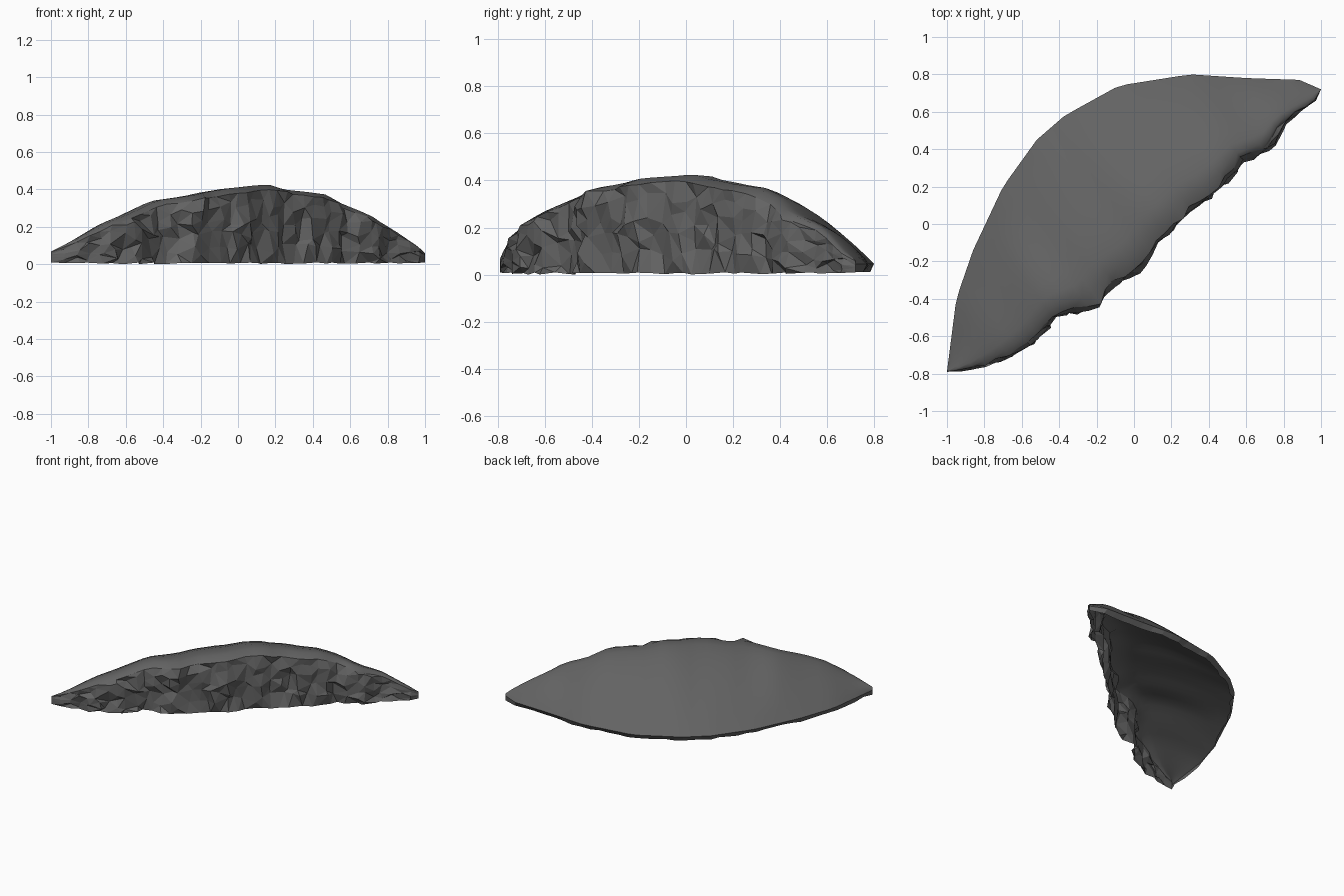
import bpy
import bmesh
import random
from mathutils import Vector

random.seed(11)

cube = bpy.data.objects.get("Cube")
if cube:
    bpy.data.objects.remove(cube, do_unlink=True)

# Single stone colour
stone = bpy.data.materials.new("dark_grey_stone")
stone.use_nodes = True
colour = (0.125, 0.125, 0.125, 1)
stone.diffuse_color = colour
shader = stone.node_tree.nodes["Principled BSDF"]
shader.inputs["Base Color"].default_value = colour
shader.inputs["Roughness"].default_value = 0.9

# Shell axes: along the broken edge, and across it towards the rounded rim
along = Vector((0.8, 0.6))
across = Vector((-0.6, 0.8))

rim_outline = [(-1, -.79), (-.95, -.4), (-.86, -.14), (-.7, .2), (-.52, .45),
               (-.37, .58), (-.08, .74), (.3, .8), (.6, .78), (.9, .77), (1, .72)]
broken_outline = [(-1, -.79), (-.87, -.78), (-.69, -.73), (-.54, -.64), (-.4, -.49),
                  (-.19, -.45), (-.12, -.34), (0, -.28), (.07, -.22), (.13, -.1),
                  (.25, 0), (.32, .1), (.4, .12), (.5, .22), (.58, .33),
                  (.74, .4), (.8, .53), (.97, .66), (1, .72)]
ridge_height = [(-1.3, .06), (-.95, .235), (-.6, .35), (-.15, .415), (.15, .435),
                (.25, .41), (.55, .38), (.75, .3), (1, .2), (1.24, .06)]


def slab_coords(outline):
    """Outline points as (distance along, distance across)."""
    return [(Vector(p).dot(along), Vector(p).dot(across)) for p in outline]


def sample(table, u):
    """Straight-line lookup in a sorted table of pairs."""
    if u <= table[0][0]:
        return table[0][1]
    for (u0, v0), (u1, v1) in zip(table, table[1:]):
        if u <= u1:
            return v0 + (v1 - v0) * (u - u0) / (u1 - u0)
    return table[-1][1]


rim = slab_coords(rim_outline)
broken = slab_coords(broken_outline)
start, end = rim[0][0], rim[-1][0]

SECTIONS = 40
CLIFF_ROWS = 5
TOP_ROWS = 10
RIDGE = 0.12


def cross_section(u, is_tip):
    """Open strip: up the broken face, over the top and under the rim."""
    front, back = sample(broken, u), sample(rim, u)
    width = back - front
    height = sample(ridge_height, u)
    rim_z = min(0.05, height * 0.9)
    rough = 0 if is_tip else min(1, width * 3, height * 4)
    foot = 0.014 - 0.01 * rough * random.random()
    strip = []
    # Broken face, with random chips
    for row in range(CLIFF_ROWS):
        t = row / CLIFF_ROWS
        chip = random.uniform(-.01, .035) * rough
        slide = random.uniform(-.025, .025) * rough
        lift = random.uniform(-.03, .03) * rough if row else 0
        strip.append((u + slide, front + chip, foot + (height * .95 - foot) * t + lift))
    # Smooth domed top, rising to the ridge and falling to the rim
    crumble = random.uniform(0, .035) * rough
    for row in range(TOP_ROWS + 1):
        t = row / TOP_ROWS
        if t < RIDGE:
            z = height * (0.95 + 0.05 * t / RIDGE)
        else:
            fall = ((t - RIDGE) / (1 - RIDGE)) ** 1.55
            z = rim_z + (height - rim_z) * (1 - fall)
        edge = crumble if row == 0 else 0
        strip.append((u, front + width * t + edge, z - edge * 0.4))
    # Uneven undercut lip of the rim; the shell is open below
    inset = min(random.uniform(.01, .04), width * 0.3)
    strip.append((u, back - inset, 0.015))
    return strip


bm = bmesh.new()
strips = []
for i in range(SECTIONS + 1):
    u = start + (end - start) * i / SECTIONS
    verts = []
    for a, c, z in cross_section(u, i in (0, SECTIONS)):
        p = along * a + across * c
        verts.append(bm.verts.new((p.x, p.y, z)))
    strips.append(verts)

# Skin neighbouring sections: chipped face and lip flat, top smooth
top_end = CLIFF_ROWS + TOP_ROWS
cliff_faces = []
for left, right in zip(strips, strips[1:]):
    for k in range(len(left) - 1):
        face = bm.faces.new((left[k], right[k], right[k + 1], left[k + 1]))
        face.smooth = CLIFF_ROWS <= k < top_end
        if k < CLIFF_ROWS:
            cliff_faces.append(face)

# Mark creases along the broken edge and the rim
for k in (CLIFF_ROWS, top_end):
    for left, right in zip(strips, strips[1:]):
        bm.edges.get((left[k], right[k])).smooth = False

bmesh.ops.triangulate(bm, faces=cliff_faces, quad_method='SHORT_EDGE')
bmesh.ops.remove_doubles(bm, verts=bm.verts, dist=0.0005)
bmesh.ops.recalc_face_normals(bm, faces=bm.faces)

# Rest the shell on the ground
lowest = min(v.co.z for v in bm.verts)
bmesh.ops.translate(bm, verts=bm.verts, vec=(0, 0, -lowest))

mesh = bpy.data.meshes.new("stone_shell")
bm.to_mesh(mesh)
bm.free()
mesh.materials.append(stone)
shell = bpy.data.objects.new("stone_shell", mesh)
bpy.context.scene.collection.objects.link(shell)
